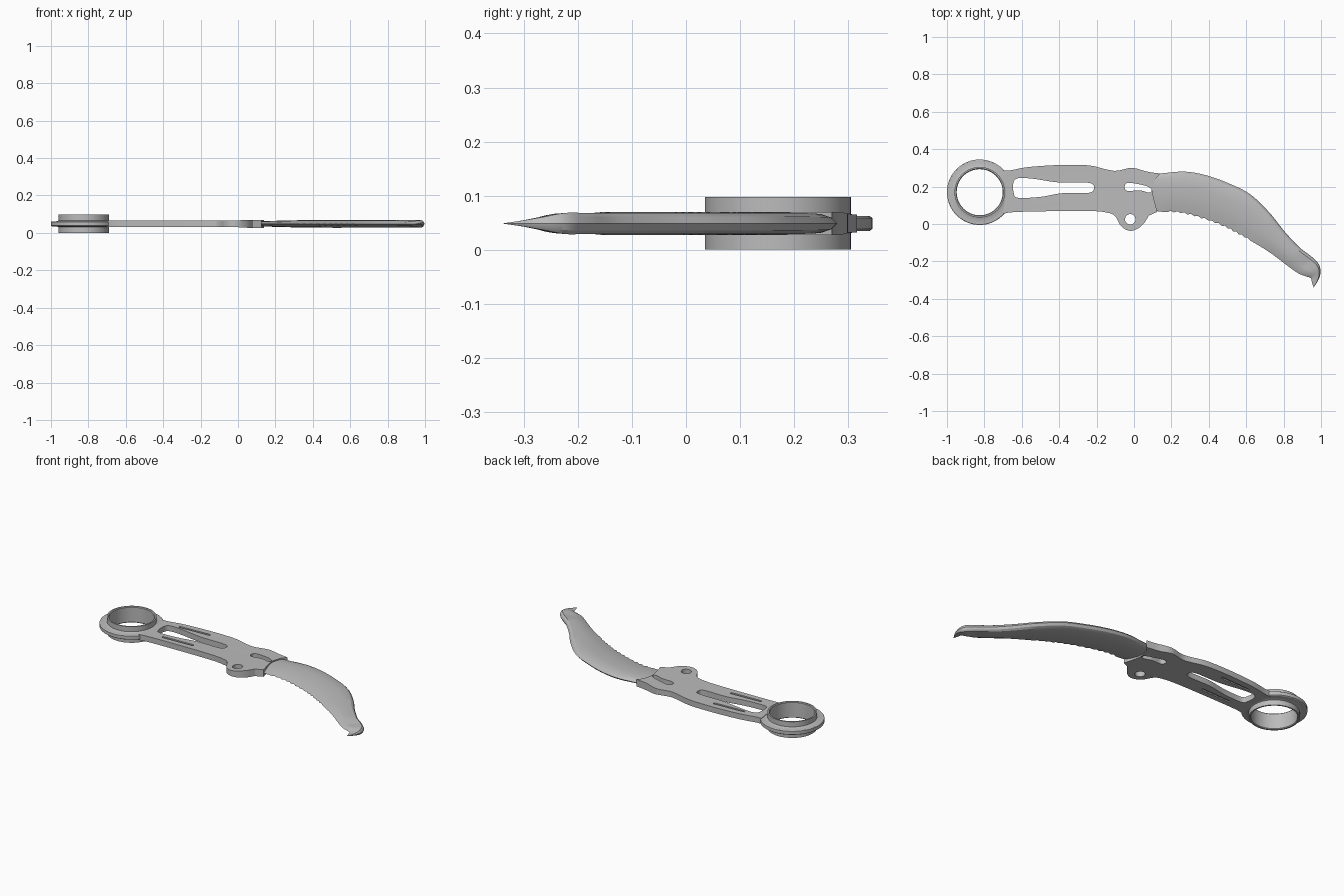
import bpy, bmesh, math
from mathutils import Vector

MID = 0.0485          # height of the flat symmetry plane
RING = (-0.825, 0.17)

if "Cube" in bpy.data.objects:
    bpy.data.objects.remove(bpy.data.objects["Cube"])

steel = bpy.data.materials.new("grey steel")
steel.use_nodes = True
steel.diffuse_color = (0.5, 0.5, 0.5, 1)
steel.node_tree.nodes["Principled BSDF"].inputs["Base Color"].default_value = (0.5, 0.5, 0.5, 1)


def smooth_path(points, steps, closed=False):
    """Catmull-Rom interpolation for points of any dimension."""
    pts = [Vector(p) for p in points]
    n = len(pts)
    result = []
    for i in range(n if closed else n - 1):
        if closed:
            a, b, c, d = (pts[(i + k) % n] for k in (-1, 0, 1, 2))
        else:
            a, b, c, d = (pts[min(max(i + k, 0), n - 1)] for k in (-1, 0, 1, 2))
        for j in range(steps):
            t = j / steps
            result.append(0.5 * (2 * b + (c - a) * t + (2 * a - 5 * b + 4 * c - d) * t * t
                                 + (3 * b - a - 3 * c + d) * t ** 3))
    if not closed:
        result.append(pts[-1])
    return result


def add_object(name, mesh_or_bm, angle=30):
    mesh = mesh_or_bm
    if isinstance(mesh, bmesh.types.BMesh):
        bmesh.ops.recalc_face_normals(mesh_or_bm, faces=mesh_or_bm.faces)
        mesh = bpy.data.meshes.new(name)
        mesh_or_bm.to_mesh(mesh)
        mesh_or_bm.free()
    mesh.materials.clear()
    mesh.materials.append(steel)
    obj = bpy.data.objects.new(name, mesh)
    bpy.context.collection.objects.link(obj)
    if angle:
        bpy.ops.object.select_all(action="DESELECT")
        obj.select_set(True)
        bpy.context.view_layer.objects.active = obj
        bpy.ops.object.shade_smooth_by_angle(angle=math.radians(angle))
    return obj


def evaluated_mesh(obj):
    graph = bpy.context.evaluated_depsgraph_get()
    return bpy.data.meshes.new_from_object(obj.evaluated_get(graph))


def slab(outlines, half):
    """Extruded flat plate; the first outline is the rim, the others are holes."""
    curve = bpy.data.curves.new("plate_profile", "CURVE")
    curve.dimensions = "2D"
    curve.fill_mode = "BOTH"
    curve.extrude = half
    for outline in outlines:
        spline = curve.splines.new("POLY")
        spline.points.add(len(outline) - 1)
        for point, p in zip(spline.points, outline):
            point.co = (p[0], p[1], 0, 1)
        spline.use_cyclic_u = True
    obj = bpy.data.objects.new("plate_profile", curve)
    bpy.context.collection.objects.link(obj)
    mesh = evaluated_mesh(obj)
    bpy.data.objects.remove(obj)
    bm = bmesh.new()
    bm.from_mesh(mesh)
    bmesh.ops.remove_doubles(bm, verts=bm.verts, dist=1e-5)
    return bm


# Handle plate: spine edge, guard end, belly edge, with slots and a pivot hole
back = smooth_path([(-0.7, 0.285), (-0.66, 0.287), (-0.56, 0.305), (-0.38, 0.316), (-0.24, 0.313),
                    (-0.14, 0.29), (-0.09, 0.285), (-0.01, 0.3), (0.07, 0.28), (0.14, 0.27)], 6)
guard = smooth_path([(0.115, 0.24), (0.1, 0.17), (0.125, 0.065)], 6)
belly = smooth_path([(0.08, 0.045), (0.05, 0), (0.01, -0.03), (-0.03, -0.035), (-0.07, -0.01),
                     (-0.1, 0.04), (-0.14, 0.06), (-0.26, 0.07), (-0.61, 0.065), (-0.7, 0.055)], 6)
long_slot = smooth_path([(-0.645, 0.22), (-0.62, 0.245), (-0.54, 0.242), (-0.4, 0.222), (-0.24, 0.22),
                         (-0.215, 0.192), (-0.24, 0.167), (-0.38, 0.165), (-0.5, 0.145),
                         (-0.62, 0.14), (-0.643, 0.165)], 5, True)
short_slot = smooth_path([(-0.05, 0.2), (-0.03, 0.22), (0.06, 0.205), (0.095, 0.182),
                          (0.08, 0.168), (0.03, 0.18), (-0.035, 0.177)], 5, True)
hole = [(-0.02 + 0.028 * math.cos(a * math.pi / 16), 0.025 + 0.028 * math.sin(a * math.pi / 16))
        for a in range(32)]
bm = slab([back + guard + belly + [(-0.683, 0.17)], long_slot, short_slot, hole], 0.0165)

# Thicken the plate gently toward the guard
ramp_start, ramp_end = -0.03, 0.05
for cut in (ramp_start, ramp_end):
    bmesh.ops.bisect_plane(bm, geom=bm.verts[:] + bm.edges[:] + bm.faces[:],
                           plane_co=(cut, 0, 0), plane_no=(1, 0, 0))
for v in bm.verts:
    t = min(max((v.co.x - ramp_start) / (ramp_end - ramp_start), 0), 1)
    v.co.z = v.co.z * (1 + 0.28 * t) + MID
handle = add_object("handle", bm, 0)

# Narrow grooves on both faces of the handle
cutters = []
for y, tilt in ((0.268, 0.05), (0.108, 0.04)):
    for side in (-1, 1):
        bpy.ops.mesh.primitive_cube_add(size=1, location=(-0.475, y, MID + side * 0.0165),
                                        rotation=(0, 0, tilt))
        cutter = bpy.context.object
        cutter.name = "groove_cutter"
        cutter.scale = (0.2, 0.013, 0.014)
        cutter.hide_render = True
        cutters.append(cutter)
        mod = handle.modifiers.new("groove", "BOOLEAN")
        mod.operation = "DIFFERENCE"
        mod.solver = "EXACT"
        mod.object = cutter
cut_mesh = evaluated_mesh(handle)
for obj in cutters + [handle]:
    bpy.data.objects.remove(obj)
add_object("handle", cut_mesh, 25)

# Finger ring: tall sleeve with a flange, made by turning a profile
half_profile = [(0.123, 0.0445), (0.127, 0.0485), (0.135, 0.0485), (0.135, 0.018),
                (0.145, 0.0135), (0.17, 0.0135), (0.175, 0.01)]
profile = half_profile + [(r, -z) for r, z in reversed(half_profile)]
bm = bmesh.new()
SIDES = 64
loops = []
for k in range(SIDES):
    a = 2 * math.pi * k / SIDES
    loops.append([bm.verts.new((RING[0] + r * math.cos(a), RING[1] + r * math.sin(a), MID + z))
                  for r, z in profile])
count = len(profile)
for k in range(SIDES):
    one, two = loops[k], loops[(k + 1) % SIDES]
    for j in range(count):
        m = (j + 1) % count
        bm.faces.new((one[j], two[j], two[m], one[m]))
add_object("finger_ring", bm)

# Curved blade: each row holds a spine point, an edge point and half thickness
rows = [(0.09, 0.265, 0.1, 0.075, 0.014), (0.16, 0.272, 0.15, 0.065, 0.015),
        (0.27, 0.28, 0.25, 0.058, 0.018), (0.38, 0.262, 0.36, 0.03, 0.02),
        (0.5, 0.22, 0.47, -0.01, 0.021), (0.62, 0.16, 0.56, -0.055, 0.021),
        (0.725, 0.06, 0.65, -0.105, 0.021), (0.805, -0.04, 0.73, -0.155, 0.021),
        (0.885, -0.125, 0.81, -0.215, 0.021), (0.95, -0.175, 0.875, -0.262, 0.021),
        (0.988, -0.215, 0.92, -0.28, 0.021), (0.997, -0.26, 0.945, -0.29, 0.013),
        (0.985, -0.3, 0.952, -0.315, 0.006), (0.96, -0.34, 0.96, -0.34, 0)]
section = [(0, 0), (0.05, 0.6), (0.13, 0.93), (0.35, 1), (0.6, 0.85), (0.82, 0.5), (1, 0)]
bm = bmesh.new()
loops = []
for i, (sx, sy, ex, ey, h) in enumerate(smooth_path(rows, 6)):
    # small serrations on the belly of the blade
    if 0.18 < ex < 0.62 and i % 2:
        ey += 0.008
    # shallow dish behind the tip
    dish = 0.35 * max(0, 1 - abs(sx - 0.95) / 0.06)
    path = [(t, f * (1 - dish * (0.2 < t < 0.7))) for t, f in section]
    path += [(t, -f) for t, f in reversed(path[1:-1])]
    loops.append([bm.verts.new((sx + (ex - sx) * t, sy + (ey - sy) * t, MID + h * f))
                  for t, f in path])
count = len(loops[0])
for one, two in zip(loops, loops[1:]):
    for j in range(count):
        m = (j + 1) % count
        bm.faces.new((one[j], two[j], two[m], one[m]))
bm.faces.new(loops[0])
bmesh.ops.remove_doubles(bm, verts=bm.verts, dist=1e-5)
add_object("blade", bm, 25)
